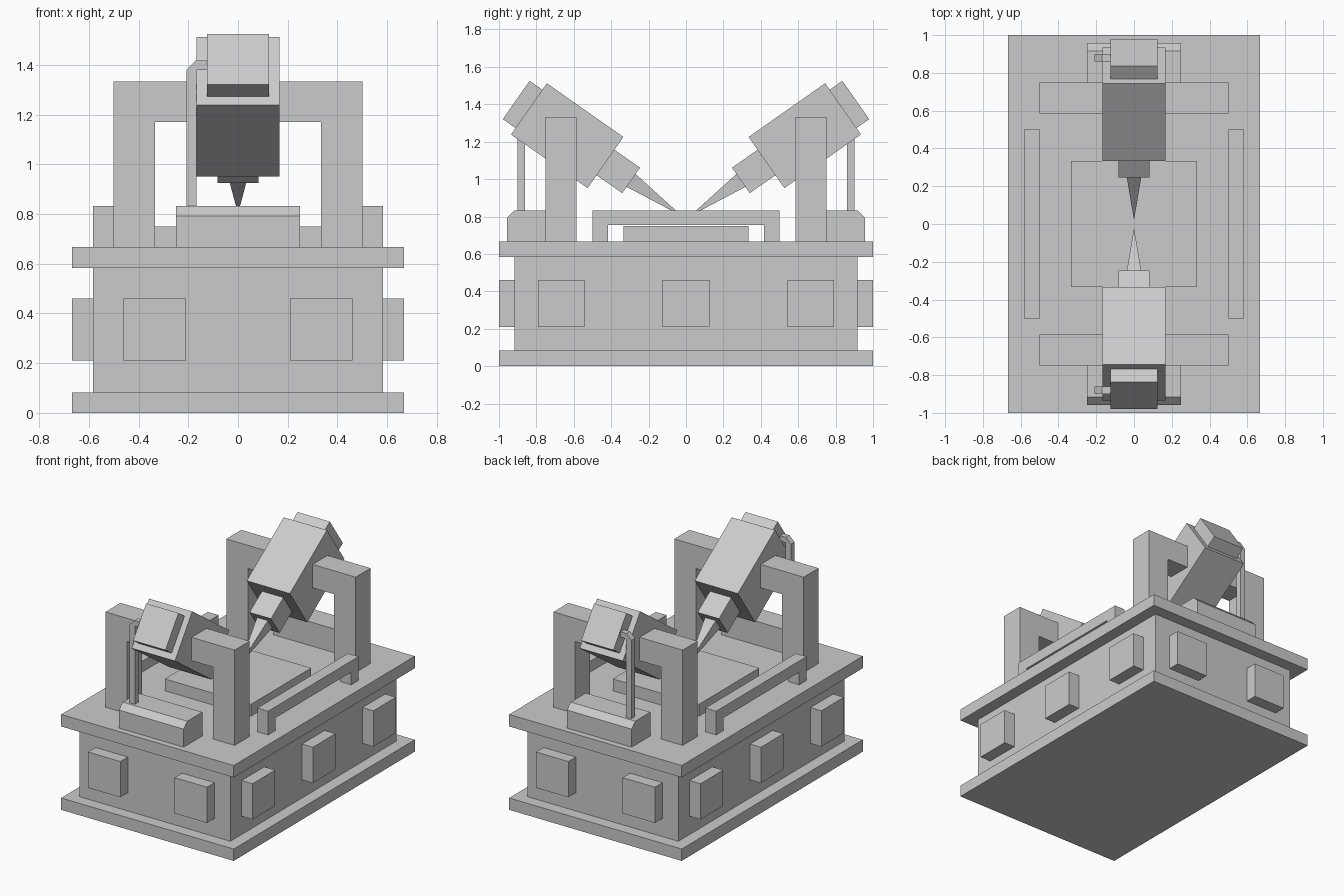
import bpy, bmesh
from math import radians
from mathutils import Matrix, Vector

if "Cube" in bpy.data.objects:
    bpy.data.objects.remove(bpy.data.objects["Cube"])


def finish(name, bm, mirror="", matrix=None):
    """Turn a bmesh into an object, mirrored about the world centre planes."""
    if matrix:
        bm.transform(matrix)
    bmesh.ops.recalc_face_normals(bm, faces=bm.faces)
    me = bpy.data.meshes.new(name)
    bm.to_mesh(me)
    bm.free()
    ob = bpy.data.objects.new(name, me)
    bpy.context.collection.objects.link(ob)
    if mirror:
        mod = ob.modifiers.new("Mirror", "MIRROR")
        mod.use_axis = ("x" in mirror, "y" in mirror, False)
        mod.use_mirror_merge = False
    return ob


def box(name, x, y, z, mirror="", matrix=None):
    """Box from (min, max) ranges."""
    bm = bmesh.new()
    bmesh.ops.create_cube(bm, size=1)
    for v in bm.verts:
        v.co = Vector([r[0] if c < 0 else r[1] for c, r in zip(v.co, (x, y, z))])
    return finish(name, bm, mirror, matrix)


def prism(name, profile, axis, lo, hi, mirror=""):
    """Extrude a 2D profile (other axis, z) along 'x' or 'y'."""
    bm = bmesh.new()
    pts = [(lo, a, z) if axis == "x" else (a, lo, z) for a, z in profile]
    face = bm.faces.new([bm.verts.new(p) for p in pts])
    new = bmesh.ops.extrude_face_region(bm, geom=[face])["geom"]
    shift = (hi - lo, 0, 0) if axis == "x" else (0, hi - lo, 0)
    bmesh.ops.translate(bm, vec=shift, verts=[g for g in new if isinstance(g, bmesh.types.BMVert)])
    return finish(name, bm, mirror)


def arch(half, inner, z0, z_under, z1):
    return [(-half, z0), (-half, z1), (half, z1), (half, z0),
            (inner, z0), (inner, z_under), (-inner, z_under), (-inner, z0)]


# Base: plinth, cabinet, deck, work table
box("plinth", (-.667, .667), (-1, 1), (0, .083))
box("cabinet", (-.583, .583), (-.917, .917), (.083, .583))
box("deck", (-.667, .667), (-1, 1), (.583, .667))
box("work_table", (-.333, .333), (-.333, .333), (.667, .75))

# Raised panels around the cabinet
for i, yc in enumerate((-.667, 0, .667)):
    box(f"side_panel_{i}", (.583, .667), (yc - .125, yc + .125), (.21, .46), "x")
box("end_panel", (.21, .46), (-1, -.917), (.21, .46), "xy")

# Side rails and gantries
prism("side_rail", arch(.5, .417, .667, .755, .833), "x", .5, .583, "x")
prism("gantry", arch(.5, .333, .667, 1.17, 1.333), "y", -.75, -.585, "y")

# Chamfered console at each end
prism("console", [(-.957, .667), (-.957, .793), (-.917, .833), (-.75, .833), (-.75, .667)],
      "x", -.25, .25, "y")

# Bent cable pipe from console to motor
prism("cable_pipe", [(-.208, .833), (-.208, 1.38), (-.17, 1.418), (-.12, 1.418),
                     (-.12, 1.38), (-.167, 1.38), (-.167, .833)], "y", -.9, -.86, "y")

# Tilted heads: local y runs along the tool towards the table
tilt = Matrix.Translation((0, -.635, 1.232)) @ Matrix.Rotation(radians(-35), 4, "X")
box("head_body", (-.167, .167), (-.25, .25), (-.167, .167), "y", tilt)
box("head_motor", (-.125, .125), (-.333, -.25), (-.125, .125), "y", tilt)
box("head_nose", (-.083, .083), (.25, .417), (-.083, .083), "y", tilt)

# Four-sided pointed tip
bm = bmesh.new()
h = .042
base = [bm.verts.new((x, .417, z)) for x, z in ((-h, -h), (h, -h), (h, h), (-h, h))]
apex = bm.verts.new((0, .75, 0))
bm.faces.new(base)
for i in range(4):
    bm.faces.new((base[i], base[(i + 1) % 4], apex))
finish("tool_tip", bm, "y", tilt)
